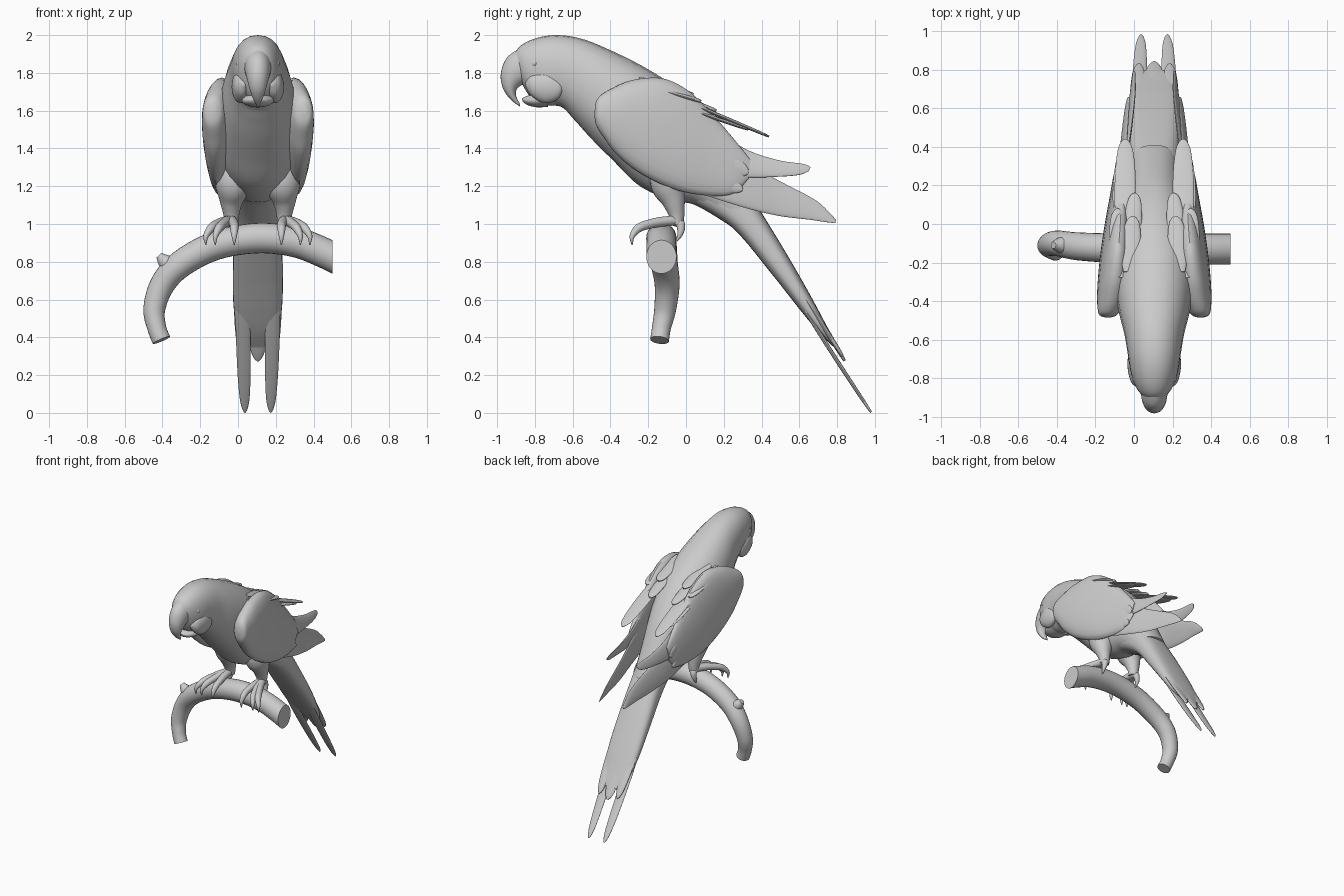
import bpy, bmesh, math
from mathutils import Vector as V

CX = 0.105          # bird midline; bird parts are built around x = 0 and shifted
X, Y = V((1, 0, 0)), V((0, 1, 0))


def smooth(rows, n):
    """Catmull-Rom interpolation of equal-length tuples."""
    out = []
    for i in range(len(rows) - 1):
        p0, p1, p2, p3 = (rows[max(i - 1, 0)], rows[i], rows[i + 1],
                          rows[min(i + 2, len(rows) - 1)])
        for k in range(n):
            t = k / n
            out.append([0.5 * (2*b + (c - a)*t + (2*a - 5*b + 4*c - d)*t*t
                               + (3*b - a - 3*c + d)*t**3)
                        for a, b, c, d in zip(p0, p1, p2, p3)])
    return out + [list(rows[-1])]


def skin(name, rings, side=1, shift=CX):
    """Closed mesh through rings given as (centre, u axis, v axis, exponent)."""
    bm = bmesh.new()
    N = 24
    loops = []
    for c, u, v, p in rings:
        loop = []
        for k in range(N):
            a = 2 * math.pi * k / N
            ca, sa = math.cos(a), math.sin(a)
            q = (c + u * math.copysign(abs(ca) ** (2 / p), ca)
                 + v * math.copysign(abs(sa) ** (2 / p), sa))
            loop.append(bm.verts.new((q.x * side + shift, q.y, q.z)))
        loops.append(loop)
    for a, b in zip(loops, loops[1:]):
        for k in range(N):
            bm.faces.new((a[k], a[(k + 1) % N], b[(k + 1) % N], b[k]))
    bm.faces.new(loops[0])
    bm.faces.new(loops[-1])
    bmesh.ops.recalc_face_normals(bm, faces=bm.faces)
    me = bpy.data.meshes.new(name)
    bm.to_mesh(me)
    bm.free()
    ob = bpy.data.objects.new(name, me)
    bpy.context.collection.objects.link(ob)
    return ob


def pair(name, rings):
    skin(name + "_right", rings, 1)
    skin(name + "_left", rings, -1)


def loft(rows, p=2.0, n=5):
    """Rows: top y, z, bottom y, z, half width, [top x, bottom x]."""
    rings = []
    for r in smooth(rows, n):
        xt, xb = r[5:7] if len(r) > 5 else (0, 0)
        t, b = V((xt, r[0], r[1])), V((xb, r[2], r[3]))
        rings.append(((t + b) / 2, (t - b) / 2, X * max(r[4], .003), p))
    return rings


def tube(rows, ref=X, n=5):
    """Rows: x, y, z, radius."""
    pts = smooth(rows, n)
    rings = []
    for i, r in enumerate(pts):
        t = (V(pts[min(i + 1, len(pts) - 1)][:3]) - V(pts[max(i - 1, 0)][:3])).normalized()
        v = (ref - t * ref.dot(t)).normalized()
        rings.append((V(r[:3]), t.cross(v) * r[3], v * r[3], 2))
    return rings


def feather(root, tip, half, wide=X, thick=.009, sag=0):
    """Thin rounded blade from root to tip."""
    a, b = V(root), V(tip)
    d = (b - a).normalized()
    w = (wide - d * wide.dot(d)).normalized()
    nrm = d.cross(w)
    rings = []
    for t, f in smooth([(0, .6), (.3, 1), (.65, .95), (.88, .72), (.97, .4), (1, .1)], 3):
        c = a.lerp(b, t) - V((0, 0, sag * 4 * t * (1 - t)))
        rings.append((c, w * half * f, nrm * thick * (.4 + .6 * f), 2))
    return rings


# Body and head
skin("body", loft([
    (-.915, 1.89, -.88, 1.77, .045), (-.875, 1.945, -.83, 1.68, .09),
    (-.79, 1.985, -.75, 1.63, .122), (-.68, 2.0, -.66, 1.62, .138),
    (-.55, 1.98, -.59, 1.55, .155), (-.4, 1.92, -.50, 1.45, .185),
    (-.22, 1.83, -.38, 1.33, .208), (-.05, 1.72, -.27, 1.22, .21),
    (.08, 1.60, -.17, 1.16, .19), (.2, 1.45, -.06, 1.12, .16),
    (.3, 1.28, .05, 1.10, .135), (.41, 1.07, .22, 1.0, .12)], 2.2))

# Beak
skin("upper_beak", loft([
    (-.86, 1.94, -.80, 1.74, .075), (-.945, 1.885, -.83, 1.74, .068),
    (-.98, 1.80, -.86, 1.74, .058), (-.97, 1.72, -.895, 1.715, .044),
    (-.93, 1.66, -.90, 1.68, .028), (-.88, 1.622, -.88, 1.637, .008)]))
skin("lower_beak", loft([
    (-.73, 1.73, -.73, 1.62, .10), (-.81, 1.69, -.79, 1.618, .08),
    (-.85, 1.675, -.84, 1.63, .05), (-.87, 1.665, -.865, 1.65, .015)]))

# Cheeks and eyes
pair("cheek", loft([
    (-.85, 1.75, -.85, 1.73, .01, .075, .075), (-.82, 1.79, -.82, 1.68, .035, .085, .085),
    (-.75, 1.81, -.75, 1.64, .045, .095, .09), (-.68, 1.78, -.68, 1.66, .035, .10, .10),
    (-.65, 1.73, -.65, 1.71, .01, .11, .11)]))
pair("eye", tube([(.095, -.80, 1.85, .012), (.108, -.80, 1.85, .016), (.116, -.80, 1.85, .003)], Y, 3))

# Folded wings
pair("wing", loft([
    (-.48, 1.64, -.485, 1.58, .02, .24, .24), (-.455, 1.68, -.475, 1.52, .05, .235, .24),
    (-.38, 1.725, -.43, 1.45, .07, .215, .235), (-.27, 1.765, -.36, 1.36, .078, .20, .23),
    (-.12, 1.77, -.23, 1.26, .075, .185, .225), (.02, 1.70, -.05, 1.18, .062, .175, .215),
    (.15, 1.57, .12, 1.15, .045, .17, .2), (.27, 1.43, .25, 1.16, .028, .17, .19),
    (.34, 1.34, .33, 1.24, .01, .17, .18)], 2.2))

# Long flight feathers
pair("lower_flight_feather", loft([
    (.08, 1.42, .02, 1.18, .02, .17, .2), (.3, 1.33, .28, 1.095, .018, .15, .18),
    (.5, 1.225, .48, 1.045, .014, .12, .15), (.68, 1.13, .66, 1.022, .01, .10, .125),
    (.76, 1.06, .74, 1.01, .007, .10, .115), (.795, 1.02, .79, 1.005, .003, .10, .11)]))
pair("upper_flight_feather", loft([
    (.08, 1.56, .08, 1.30, .02, .16, .19), (.3, 1.405, .3, 1.25, .015, .15, .18),
    (.48, 1.34, .48, 1.25, .01, .14, .165), (.62, 1.318, .60, 1.26, .007, .13, .15),
    (.66, 1.30, .65, 1.28, .003, .13, .14)]))

# Overlapping covert feathers: root, tip, half width
coverts = [((.15, -.05, 1.67), (.15, .44, 1.463), .055, X),
           ((.16, -.02, 1.62), (.17, .33, 1.50), .05, X),
           ((.13, -.25, 1.77), (.11, .04, 1.685), .05, X),
           ((.18, -.28, 1.75), (.19, .08, 1.65), .05, X),
           ((.12, -.12, 1.70), (.10, .16, 1.60), .045, X),
           ((.21, -.1, 1.34), (.195, .30, 1.18), .05, V((0, .3, 1))),
           ((.22, -.1, 1.45), (.19, .33, 1.27), .06, V((0, .3, 1)))]
for i, (root, tip, half, wide) in enumerate(coverts):
    pair(f"covert_feather_{i + 1}", feather(root, tip, half, wide, .014 if i > 1 else .010))

# Tail core with feathers
skin("tail", loft([
    (.2, 1.38, .0, 1.13, .12), (.40, 1.06, .24, .985, .125), (.54, .83, .45, .74, .132),
    (.66, .62, .60, .55, .13), (.74, .47, .70, .43, .11), (.80, .36, .785, .345, .06)], 2.8))
pair("outer_tail_feather", feather((.085, .42, .93), (.08, .83, .30), .046, X, .014))
skin("middle_tail_feather", feather((0, .45, .93), (0, .84, .275), .06, X, .014))
pair("tail_streamer", feather((.085, .50, .76), (.068, .98, .003), .038, X, .011, .012))

# Legs
pair("leg", tube([(.12, -.06, 1.36, .10), (.13, -.09, 1.22, .10), (.14, -.065, 1.12, .062),
                  (.14, -.05, 1.05, .042), (.14, -.05, 1.0, .036)]))

# Toes gripping the branch
for name, mid, tip in (("outer_toe", .225, .275), ("middle_toe", .19, .225), ("inner_toe", .125, .125)):
    pair(name, tube([(.14, -.03, 1.02, .026), ((.14 + mid) / 2, -.13, 1.012, .026),
                     (mid, -.21, .995, .024), ((mid + tip) / 2, -.255, .975, .022),
                     (tip, -.285, .935, .014), (tip, -.285, .89, .003)]))
pair("back_toe", tube([(.14, -.07, 1.02, .028), (.15, -.03, 1.0, .025), (.16, -.03, .95, .016),
                       (.16, -.05, .91, .004)]))

# Curved branch, cut flat at its right end
branch = skin("branch", tube([
    (-.405, -.14, .385, .05), (-.43, -.13, .45, .05), (-.443, -.11, .55, .058),
    (-.40, -.10, .68, .066), (-.30, -.115, .79, .072), (-.12, -.125, .885, .076),
    (.1, -.13, .925, .08), (.3, -.13, .905, .08), (.46, -.13, .845, .08),
    (.6, -.13, .775, .08)], Y, 6), 1, 0)
bm = bmesh.new()
bm.from_mesh(branch.data)
cut = bmesh.ops.bisect_plane(bm, geom=bm.verts[:] + bm.edges[:] + bm.faces[:],
                             plane_co=(.5, 0, 0), plane_no=X, clear_outer=True)
bmesh.ops.contextual_create(bm, geom=[e for e in cut["geom_cut"] if isinstance(e, bmesh.types.BMEdge)])
bm.to_mesh(branch.data)
bm.free()
skin("branch_knot", tube([(-.33, -.11, .76, .05), (-.385, -.11, .80, .04), (-.418, -.11, .835, .018)], Y), 1, 0)

# Smooth shading
for ob in bpy.context.scene.objects:
    ob.select_set(True)
bpy.context.view_layer.objects.active = branch
bpy.ops.object.shade_smooth_by_angle(angle=math.radians(40))
